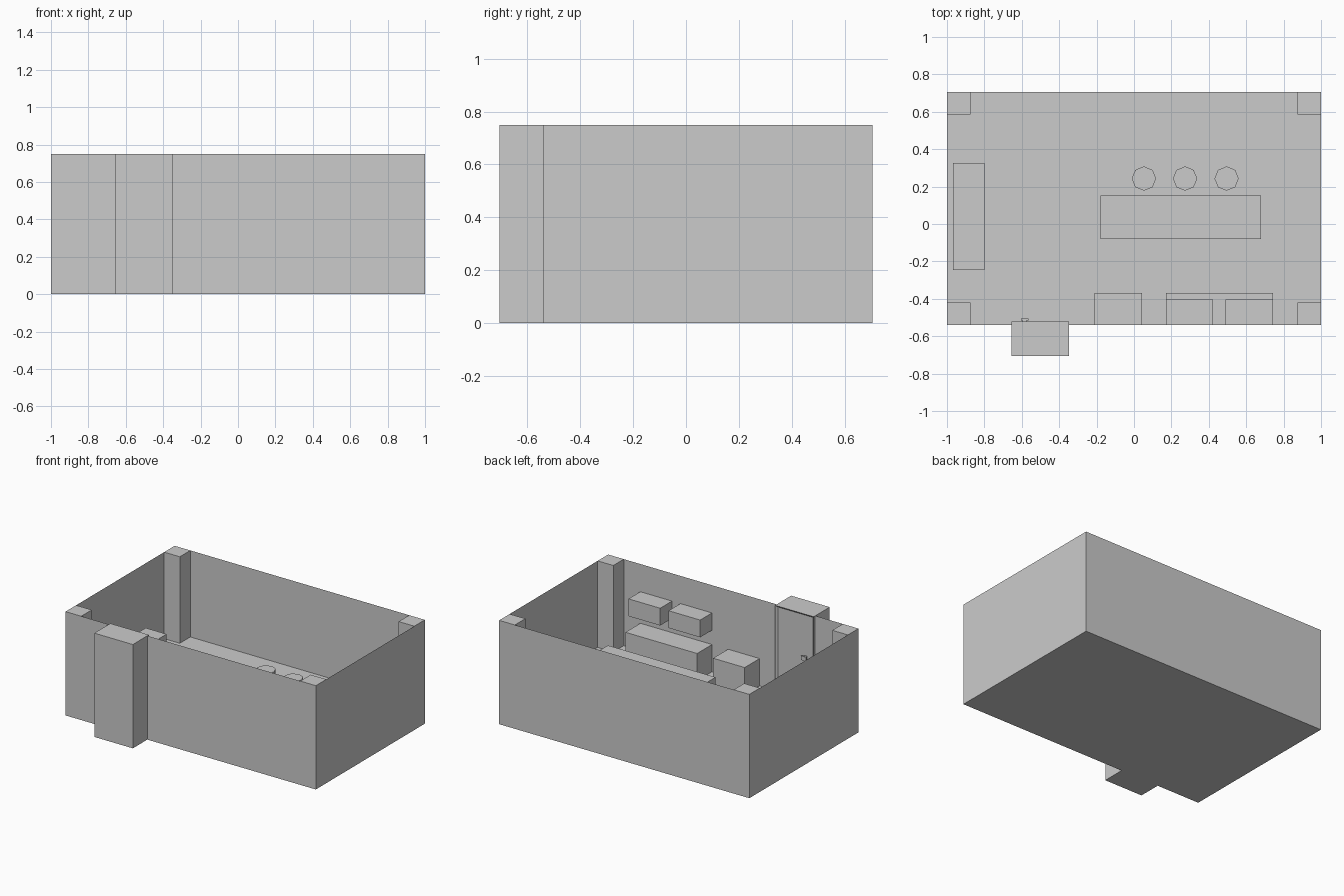
import bpy, bmesh
from mathutils import Vector

if "Cube" in bpy.data.objects:
    bpy.data.objects.remove(bpy.data.objects["Cube"])

def finish(name, bm):
    me = bpy.data.meshes.new(name)
    bmesh.ops.recalc_face_normals(bm, faces=bm.faces)
    bm.to_mesh(me)
    bm.free()
    ob = bpy.data.objects.new(name, me)
    bpy.context.collection.objects.link(ob)
    return ob

def box_bm(x0, x1, y0, y1, z0, z1):
    bm = bmesh.new()
    bmesh.ops.create_cube(bm, size=1)
    for v in bm.verts:
        v.co = Vector((x0 if v.co.x < 0 else x1,
                       y0 if v.co.y < 0 else y1,
                       z0 if v.co.z < 0 else z1))
    return bm

def box(name, *dims):
    return finish(name, box_bm(*dims))

def face_towards(bm, axis):
    bm.normal_update()
    return max(bm.faces, key=lambda f: f.normal.dot(Vector(axis)))

FLOOR, TOP = 0.125, 0.75
X, Y0, Y1 = 1.0, -0.54, 0.705

# open-topped room shell with thin walls
bm = box_bm(-X, X, Y0, Y1, 0, TOP)
bmesh.ops.delete(bm, geom=[face_towards(bm, (0, 0, 1))], context='FACES_ONLY')
finish("room_walls", bm)

# raised floor surface
bm = bmesh.new()
bm.faces.new([bm.verts.new(p) for p in
              ((-X, Y0, FLOOR), (X, Y0, FLOOR), (X, Y1, FLOOR), (-X, Y1, FLOOR))])
finish("floor", bm)

# corner pillars
for side, x0 in (("left", -X), ("right", X - 0.125)):
    for end, y0 in (("front", Y0), ("back", Y1 - 0.12)):
        box(f"pillar_{end}_{side}", x0, x0 + 0.125, y0, y0 + 0.12, FLOOR, TOP)

# entrance block with a slightly recessed door facing the room
bm = box_bm(-0.655, -0.347, -0.705, -0.522, 0, TOP)
f = face_towards(bm, (0, 1, 0))
bmesh.ops.inset_region(bm, faces=[f], thickness=0.018, depth=0)
for v in f.verts:
    v.co.y -= 0.012
    if v.co.z < 0.3:
        v.co.z = FLOOR
finish("doorway", bm)

# door handle: stem and grip
box("handle_stem", -0.595, -0.575, -0.534, -0.515, 0.425, 0.445)
box("handle_grip", -0.605, -0.565, -0.515, -0.505, 0.42, 0.45)

# furniture
box("side_cabinet", -0.967, -0.80, -0.247, 0.327, FLOOR, 0.31)
box("island_counter", -0.18, 0.68, -0.08, 0.152, FLOOR, 0.355)
box("stove", -0.21, 0.042, Y0, -0.37, FLOOR, 0.322)
box("wall_counter", 0.17, 0.743, Y0, -0.37, FLOOR, 0.322)
for i, x0 in enumerate((0.17, 0.49)):
    box(f"upper_cabinet_{i + 1}", x0, x0 + 0.253, Y0, -0.405, 0.425, 0.55)

# eight-sided stools
for i, x in enumerate((0.053, 0.273, 0.495)):
    bm = bmesh.new()
    bmesh.ops.create_cone(bm, cap_ends=True, segments=8, radius1=0.065, radius2=0.065,
                          depth=0.315 - FLOOR)
    bmesh.ops.translate(bm, verts=bm.verts, vec=(x, 0.243, (0.315 + FLOOR) / 2))
    finish(f"stool_{i + 1}", bm)
